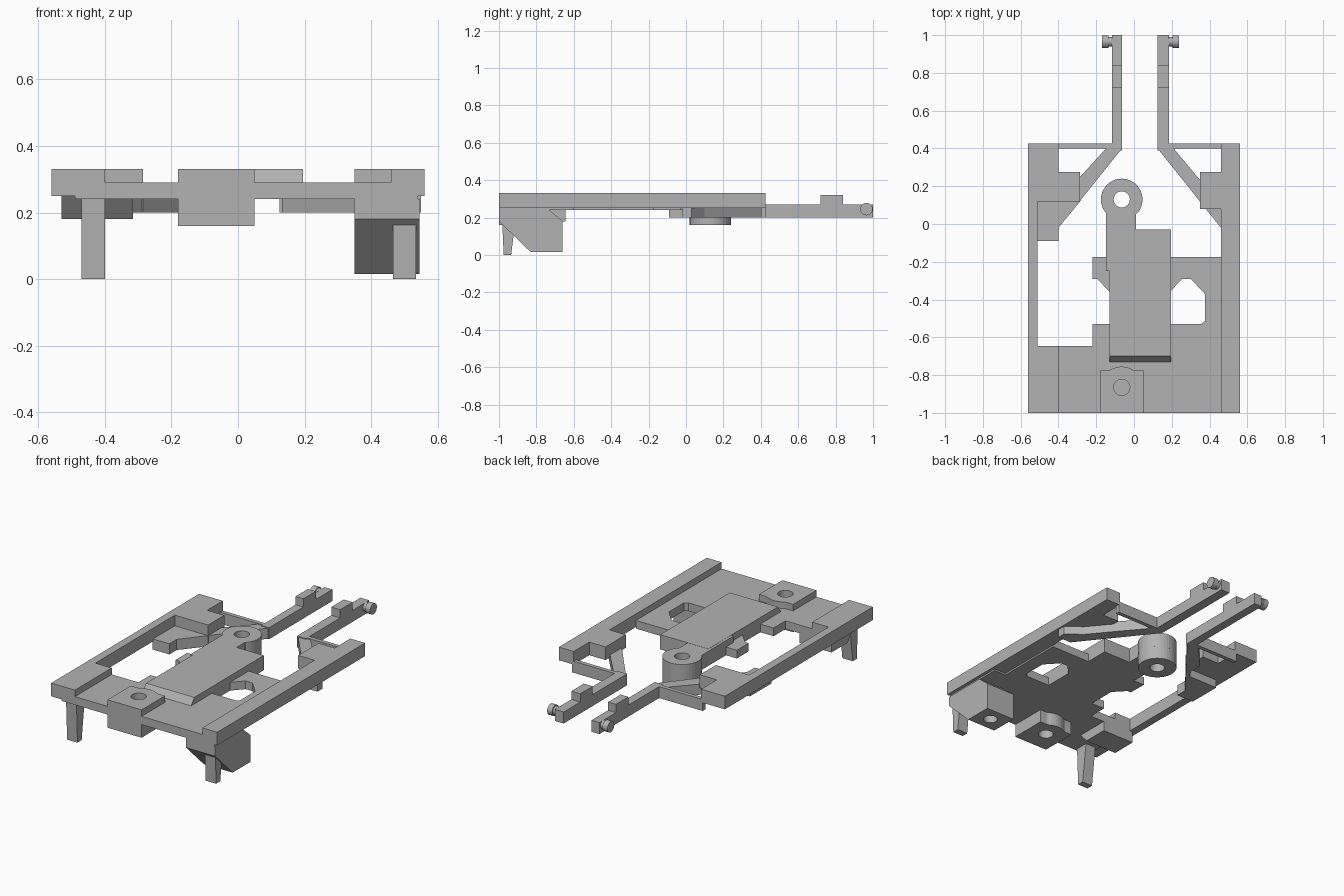
import bpy, bmesh, math
from mathutils import Matrix, Vector

cube = bpy.data.objects.get("Cube")
if cube:
    bpy.data.objects.remove(cube)

grey = bpy.data.materials.new("plain_grey")
grey.use_nodes = True
grey.diffuse_color = (0.45, 0.45, 0.45, 1)
grey.node_tree.nodes["Principled BSDF"].inputs["Base Color"].default_value = grey.diffuse_color


def finish(name, bm):
    bmesh.ops.recalc_face_normals(bm, faces=bm.faces)
    mesh = bpy.data.meshes.new(name)
    bm.to_mesh(mesh)
    bm.free()
    mesh.materials.append(grey)
    obj = bpy.data.objects.new(name, mesh)
    bpy.context.collection.objects.link(obj)
    return obj


def prism(name, outline, low, high, axis="z"):
    """Extrude an outline: (x, y) along z, or (y, z) along x."""
    place = (lambda a, b, c: (a, b, c)) if axis == "z" else (lambda a, b, c: (c, a, b))
    bm = bmesh.new()
    face = bm.faces.new([bm.verts.new(place(a, b, low)) for a, b in outline])
    grown = bmesh.ops.extrude_face_region(bm, geom=[face])["geom"]
    shift = Vector(place(0, 0, high - low))
    bmesh.ops.translate(bm, vec=shift, verts=[v for v in grown if isinstance(v, bmesh.types.BMVert)])
    return finish(name, bm)


def box(name, x0, x1, y0, y1, z0, z1):
    return prism(name, [(x0, y0), (x1, y0), (x1, y1), (x0, y1)], z0, z1)


def arc(cx, cy, r, start, end, steps):
    angles = [math.radians(start + (end - start) * i / steps) for i in range(steps + 1)]
    return [(cx + r * math.cos(a), cy + r * math.sin(a)) for a in angles]


def cut(obj, cutter):
    cutter.hide_render = True
    cutter.hide_viewport = True
    cutter.display_type = "WIRE"
    mod = obj.modifiers.new("opening", "BOOLEAN")
    mod.operation = "DIFFERENCE"
    mod.solver = "EXACT"
    mod.object = cutter


def bore(obj, x, y, r, z0, z1):
    cut(obj, prism(obj.name + "_bore", arc(x, y, r, 0, 345, 23), z0, z1))


TOP, DECK, BASE = 0.33, 0.29, 0.24

# Side rails
prism("right_rail", [(-0.56, -1), (-0.40, -1), (-0.40, -0.645), (-0.51, -0.645), (-0.51, 0.12),
                     (-0.285, 0.12), (-0.285, 0.275), (-0.40, 0.275), (-0.40, 0.425),
                     (-0.56, 0.425)], 0.25, TOP)
prism("left_rail", [(0.46, -1), (0.56, -1), (0.56, 0.425), (0.46, 0.425), (0.46, 0.275),
                    (0.35, 0.275), (0.35, 0.08), (0.46, 0.08)], 0.25, TOP)

# Floor plate with its side opening
prism("floor_plate", [(-0.49, -1), (0.54, -1), (0.54, -0.6), (0.46, -0.6), (0.46, -0.175),
                      (0.19, -0.175), (0.19, -0.36), (0.255, -0.29), (0.30, -0.29),
                      (0.375, -0.37), (0.375, -0.515), (0.355, -0.53), (0.19, -0.53),
                      (-0.22, -0.53), (-0.22, -0.645), (-0.49, -0.645)], BASE, DECK)
prism("side_tab", [(-0.22, -0.29), (-0.195, -0.29), (-0.12, -0.37), (-0.12, -0.175),
                   (-0.22, -0.175)], BASE, DECK)

# Raised centre slab and pivot arm
slab = prism("centre_slab", [(-0.73, BASE), (-0.03, BASE), (-0.03, TOP), (-0.70, TOP),
                             (-0.73, DECK)], -0.13, 0.195, axis="x")
pivot = prism("pivot_arm", [(0.01, -0.25), (0.01, 0.055)] + arc(-0.065, 0.13, 0.11, -45, 222, 28)
              + [(-0.147, 0.055), (-0.147, -0.25)], BASE, TOP - 0.001)
bore(pivot, -0.065, 0.13, 0.043, 0.1, 0.4)
drum = prism("pivot_drum", arc(-0.065, 0.13, 0.11, 0, 350, 35), 0.16, BASE + 0.005)
bore(drum, -0.065, 0.13, 0.043, 0.1, 0.4)

# Front boss with a rounded back
boss = prism("front_boss", [(-0.18, -1), (0.05, -1), (0.05, -0.775), (0.005, -0.775)]
             + arc(-0.065, -0.865, 0.11, 58, 122, 8) + [(-0.135, -0.775), (-0.18, -0.775)], 0.16, TOP)
bore(boss, -0.065, -0.865, 0.043, 0.1, 0.4)

# Underside blocks
block = prism("large_block", [(-1, BASE), (-1, 0.18), (-0.83, 0.015), (-0.66, 0.015),
                              (-0.66, 0.18), (-0.73, BASE)], 0.35, 0.545, axis="x")
bore(block, 0.45, -0.745, 0.04, -0.05, 0.15)
prism("small_block", [(-0.86, 0.25), (-0.80, 0.18), (-0.645, 0.18), (-0.645, 0.25)],
      -0.53, -0.315, axis="x")

# Tapered front legs
for name, x in (("right_leg", -0.47), ("left_leg", 0.465)):
    prism(name, [(-0.985, BASE), (-0.975, 0), (-0.935, 0), (-0.905, BASE)], x, x + 0.07, axis="x")

# Rear arms, braces, cross bars and pins, one set per side
for name, s, inner, outer, corner, wide in (("left", 1, 0.125, 0.185, 0.46, 0.55),
                                            ("right", -1, 0.063, 0.116, 0.40, 0.515)):
    x0, x1 = sorted((s * inner, s * outer))
    prism(name + "_arm", [(0.39, 0.20), (1, 0.20), (1, 0.27), (0.84, 0.27), (0.84, 0.32),
                          (0.72, 0.32), (0.72, 0.27), (0.39, 0.27)], x0, x1, axis="x")
    foot = 0.03 if s > 0 else 0.12
    heel = -0.02 if s > 0 else -0.09
    shoulder = [(corner, 0.10), (wide, foot)] if s > 0 else [(0.285, 0.25), (0.285, foot), (wide, foot)]
    prism(name + "_brace", [(s * x, y) for x, y in
                            [(inner, 0.40), (outer, 0.425), (inner + 0.085, 0.40)] + shoulder
                            + [(wide, heel), (corner, heel), (corner, -0.02)]], 0.20, 0.265)
    bar = sorted((s * outer, s * (corner + 0.01)))
    box(name + "_cross_bar", bar[0], bar[1], 0.40, 0.425, 0.20, 0.27)
    for part, start, length, r in (("pin", 0, 0.03, 0.026), ("pin_head", 0.02, 0.033, 0.033)):
        bm = bmesh.new()
        spot = Matrix.Translation((s * (outer + start + length / 2), 0.965, 0.245))
        bmesh.ops.create_cone(bm, cap_ends=True, segments=20, radius1=r, radius2=r, depth=length,
                              matrix=spot @ Matrix.Rotation(math.pi / 2, 4, "Y"))
        finish(name + "_" + part, bm)
